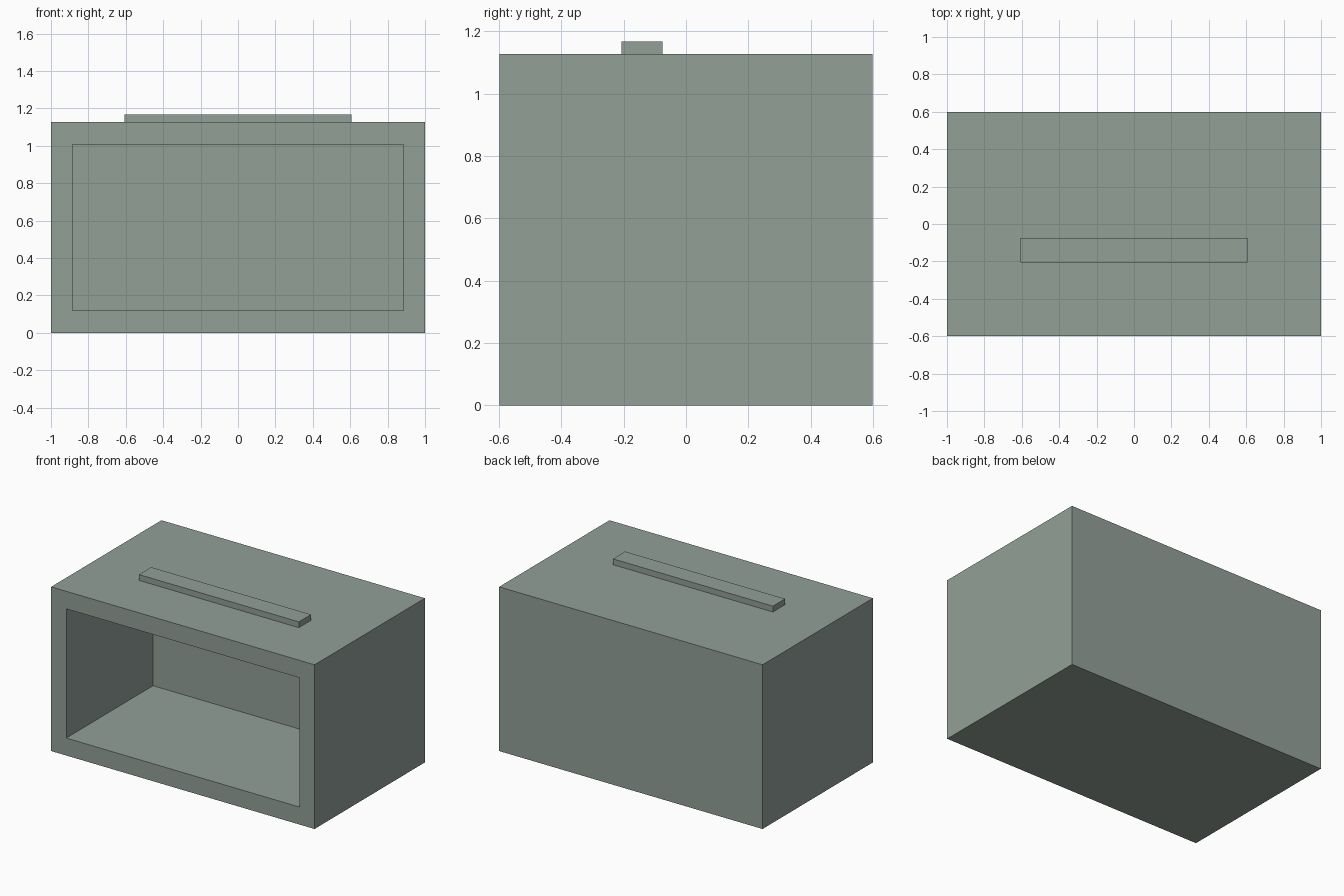
import bpy
import bmesh
from mathutils import Vector

if "Cube" in bpy.data.objects:
    bpy.data.objects.remove(bpy.data.objects["Cube"])

paint = bpy.data.materials.new("grey_green")
paint.diffuse_color = (0.29, 0.35, 0.312, 1.0)
paint.use_nodes = True
paint.node_tree.nodes["Principled BSDF"].inputs["Base Color"].default_value = paint.diffuse_color


def add_box(bm, lo, hi):
    """Add an axis-aligned box between two corners."""
    lo, hi = Vector(lo), Vector(hi)
    verts = bmesh.ops.create_cube(bm, size=1.0)["verts"]
    bmesh.ops.scale(bm, vec=hi - lo, verts=verts)
    bmesh.ops.translate(bm, vec=(lo + hi) / 2, verts=verts)
    return verts


def finish(name, bm):
    bm.normal_update()
    mesh = bpy.data.meshes.new(name)
    bm.to_mesh(mesh)
    bm.free()
    mesh.materials.append(paint)
    obj = bpy.data.objects.new(name, mesh)
    bpy.context.collection.objects.link(obj)


W, D, H = 1.0, 0.598, 1.127            # half width, half depth, height
OPEN_X, OPEN_LOW, OPEN_HIGH = 0.885, 0.12, 1.007
CAVITY_DEPTH = 0.94

# Casing: a box whose front is inset to a frame, then pushed in as a cavity
bm = bmesh.new()
add_box(bm, (-W, -D, 0), (W, D, H))
bm.normal_update()
front = min(bm.faces, key=lambda f: f.calc_center_median().y)
bmesh.ops.inset_region(bm, faces=[front], thickness=0.1)
for v in front.verts:
    v.co.x = OPEN_X if v.co.x > 0 else -OPEN_X
    v.co.z = OPEN_HIGH if v.co.z > H / 2 else OPEN_LOW
back = bmesh.ops.extrude_face_region(bm, geom=[front])["geom"]
bmesh.ops.translate(bm, vec=(0, CAVITY_DEPTH, 0),
                    verts=[g for g in back if isinstance(g, bmesh.types.BMVert)])
if front.is_valid:
    bmesh.ops.delete(bm, geom=[front], context='FACES_ONLY')
finish("casing", bm)

# Handle bar on the top
bm = bmesh.new()
add_box(bm, (-0.607, -0.207, H), (0.607, -0.075, 1.167))
finish("top_handle", bm)
